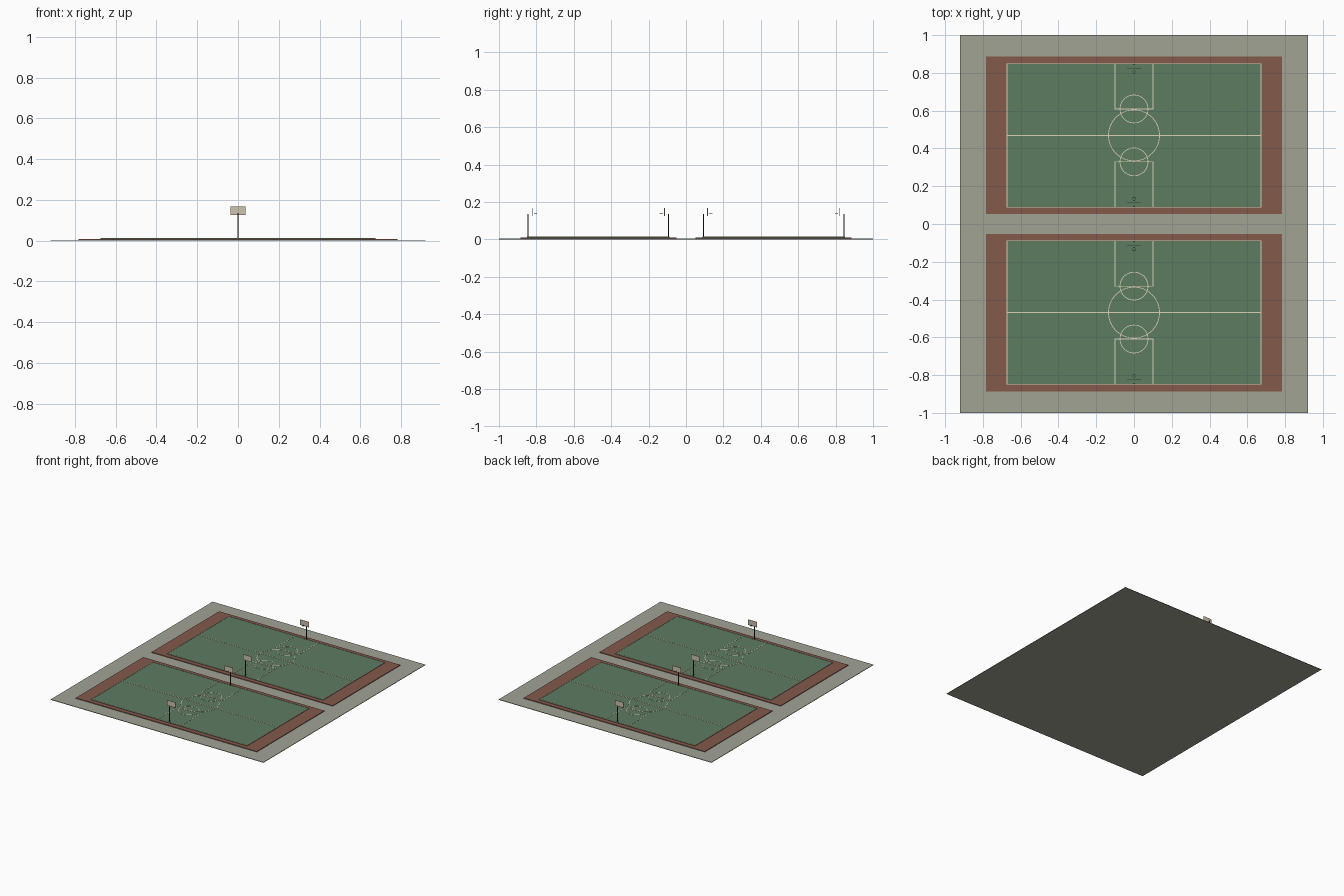
import bpy, bmesh, math

if "Cube" in bpy.data.objects:
    bpy.data.objects.remove(bpy.data.objects["Cube"])


def material(name, rgb):
    m = bpy.data.materials.new(name)
    m.diffuse_color = (*rgb, 1)
    m.use_nodes = True
    m.node_tree.nodes["Principled BSDF"].inputs["Base Color"].default_value = m.diffuse_color
    return m


CONCRETE = material("concrete", (0.36, 0.37, 0.30))
RED = material("red_surface", (0.23, 0.10, 0.07))
GREEN = material("green_surface", (0.11, 0.20, 0.12))
PAINT = material("line_paint", (0.72, 0.66, 0.50))
BOARD = material("board_cream", (0.62, 0.55, 0.42))
METAL = material("dark_metal", (0.04, 0.04, 0.04))


def finish(name, bm, mat):
    bmesh.ops.recalc_face_normals(bm, faces=bm.faces)
    me = bpy.data.meshes.new(name)
    bm.to_mesh(me)
    bm.free()
    me.materials.append(mat)
    ob = bpy.data.objects.new(name, me)
    bpy.context.collection.objects.link(ob)
    return ob


def box(name, x0, x1, y0, y1, z0, z1, mat):
    bm = bmesh.new()
    bmesh.ops.create_cube(bm, size=1)
    for v in bm.verts:
        v.co = (x0 if v.co.x < 0 else x1, y0 if v.co.y < 0 else y1, z0 if v.co.z < 0 else z1)
    return finish(name, bm, mat)


def ring(name, y, r, w, z0, z1, mat, n=48):
    # flat annulus extruded from z0 to z1, centred on x = 0
    bm = bmesh.new()
    prof = [(r - w / 2, z0), (r + w / 2, z0), (r + w / 2, z1), (r - w / 2, z1)]
    loops = [[bm.verts.new((p * math.cos(a), y + p * math.sin(a), z)) for p, z in prof]
             for a in (2 * math.pi * i / n for i in range(n))]
    for i in range(n):
        a, b = loops[i], loops[(i + 1) % n]
        for k in range(4):
            j = (k + 1) % 4
            bm.faces.new((a[k], b[k], b[j], a[j]))
    return finish(name, bm, mat)


def pole(name, y, r, z0, z1):
    bm = bmesh.new()
    bmesh.ops.create_cone(bm, cap_ends=True, segments=12, radius1=r, radius2=r, depth=z1 - z0)
    bmesh.ops.translate(bm, verts=bm.verts, vec=(0, y, (z0 + z1) / 2))
    return finish(name, bm, METAL)


Z_BASE, Z_RED, Z_GREEN, Z_LINE = 0.004, 0.009, 0.013, 0.0142
HX, HY, W = 0.675, 0.382, 0.004

# Paved ground slab
box("paved_base", -0.92, 0.92, -1, 1, 0, Z_BASE, CONCRETE)

for cname, cy in (("back_court", 0.469), ("front_court", -0.469)):
    # Court surfaces
    box(cname + "_red_border", -0.783, 0.783, cy - 0.417, cy + 0.417, Z_BASE, Z_RED, RED)
    box(cname + "_green_field", -HX, HX, cy - HY, cy + HY, Z_RED, Z_GREEN, GREEN)

    # Centre line and circle
    box(cname + "_centre_line", -HX, HX, cy - W / 2, cy + W / 2, Z_GREEN, Z_LINE, PAINT)
    ring(cname + "_centre_circle", cy, 0.135, W, Z_GREEN, Z_LINE, PAINT, 64)

    for s in (-1, 1):
        end = cname + ("_far" if s > 0 else "_near")

        def strip(name, x0, x1, a, b, z0, z1, mat):
            ya, yb = sorted((cy + s * a, cy + s * b))
            return box(end + name, x0, x1, ya, yb, z0, z1, mat)

        # Boundary lines
        strip("_end_line", -HX, HX, HY - W, HY, Z_GREEN, Z_LINE, PAINT)
        box(end + "_side_line", *sorted((s * (HX - W), s * HX)), cy - HY, cy + HY,
            Z_GREEN, Z_LINE, PAINT)

        # Key area and free throw circle
        for k in (-0.1, 0.1):
            strip("_key_side", k - W / 2, k + W / 2, 0.138, HY, Z_GREEN, Z_LINE, PAINT)
        strip("_free_throw_line", -0.1, 0.1, 0.138, 0.138 + W, Z_GREEN, Z_LINE, PAINT)
        ring(end + "_free_throw_circle", cy + s * 0.14, 0.074, W, Z_GREEN, Z_LINE, PAINT)

        # Basket: post, backboard and rim
        pole(end + "_post", cy + s * 0.376, 0.003, Z_GREEN, 0.135)
        strip("_backboard", -0.037, 0.037, 0.3525, 0.3555, 0.126, 0.168, BOARD)
        ring(end + "_rim", cy + s * 0.336, 0.008, 0.002, 0.136, 0.1375, METAL, 24)
